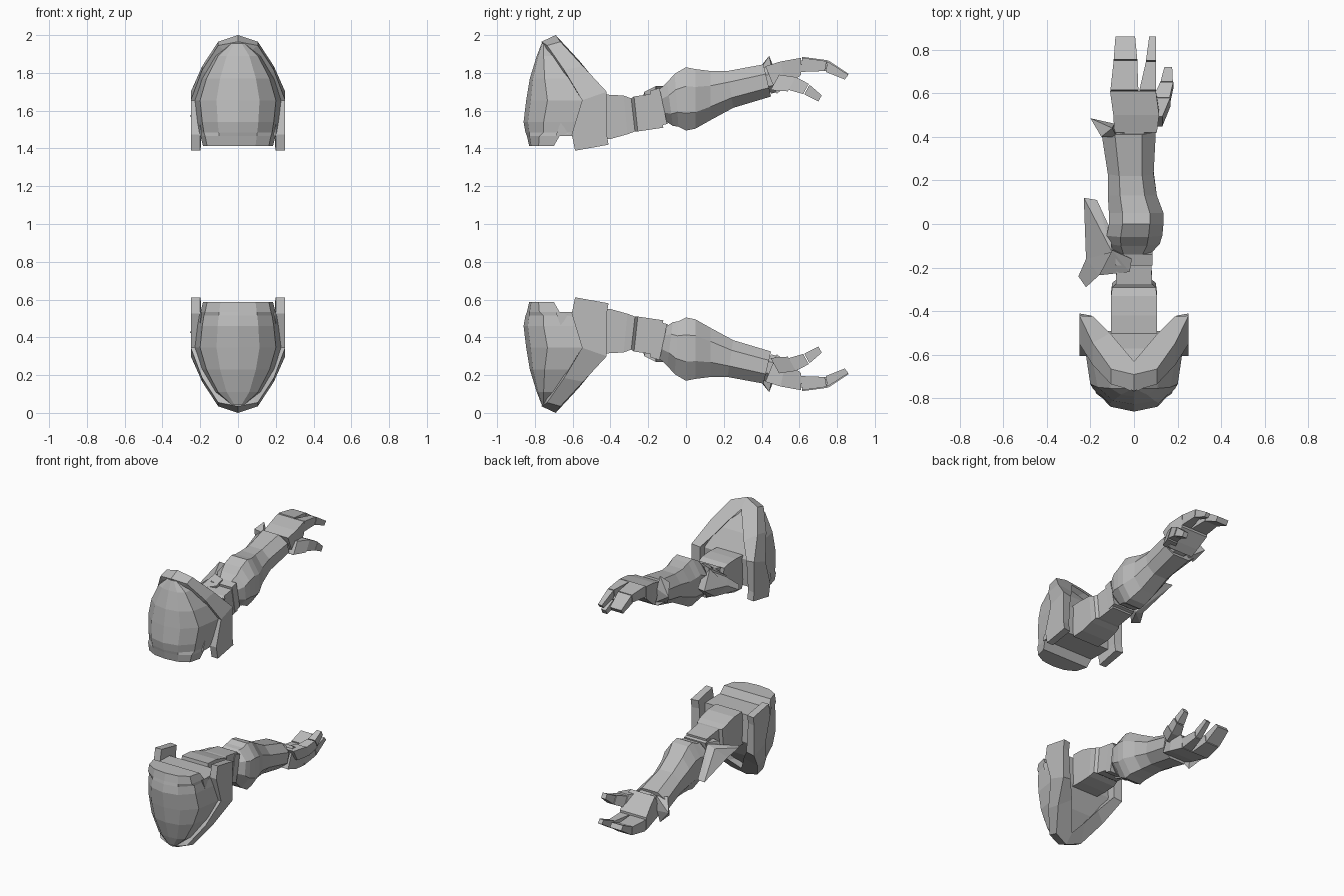
import bpy, bmesh
from mathutils import Vector

grey = bpy.data.materials.new("armour_grey")
grey.diffuse_color = (0.5, 0.5, 0.5, 1)


def finish(name, bm):
    """Flat-shaded part, mirrored about the plane z = 1."""
    bmesh.ops.recalc_face_normals(bm, faces=bm.faces)
    bmesh.ops.translate(bm, verts=bm.verts, vec=(0, 0, -1))
    me = bpy.data.meshes.new(name)
    bm.to_mesh(me)
    bm.free()
    me.materials.append(grey)
    ob = bpy.data.objects.new(name, me)
    ob.location.z = 1
    bpy.context.collection.objects.link(ob)
    mod = ob.modifiers.new("pair", 'MIRROR')
    mod.use_axis = (False, False, True)
    mod.use_mirror_merge = False


def loft(name, loops):
    """Skin closed loops of equal length and cap both ends."""
    bm = bmesh.new()
    rings = [[bm.verts.new(p) for p in loop] for loop in loops]
    n = len(rings[0])
    for a, b in zip(rings, rings[1:]):
        for i in range(n):
            j = (i + 1) % n
            bm.faces.new((a[i], a[j], b[j], b[i]))
    bm.faces.new(rings[0])
    bm.faces.new(rings[-1])
    finish(name, bm)


def hull(name, pts):
    bm = bmesh.new()
    for p in pts:
        bm.verts.new(p)
    bmesh.ops.convex_hull(bm, input=bm.verts)
    bmesh.ops.dissolve_limit(bm, angle_limit=0.02, verts=bm.verts, edges=bm.edges)
    finish(name, bm)


def octagon(y, x0, x1, top, bottom, lean=0.0):
    """Eight-sided limb section; lean pushes the bottom along y."""
    cx, hw = (x0 + x1) / 2, (x1 - x0) / 2
    cz, hz = (top + bottom) / 2, (top - bottom) / 2
    shape = [(-.5, 1), (.5, 1), (1, .4), (1, -.45), (.5, -1), (-.5, -1), (-1, -.45), (-1, .4)]
    return [(cx + u * hw, y - lean * (v - 1) / 2, cz + v * hz) for u, v in shape]


def box(y, x0, x1, top, bottom, lean=0.0):
    return [(x0, y, top), (x1, y, top), (x1, y + lean, bottom), (x0, y + lean, bottom)]


# Shoulder dome: rows of z, front y, half width, back y
dome = []
for z, yf, w, yb in [(1.412, -.83, .185, -.70), (1.465, -.842, .198, -.67), (1.485, -.85, .205, -.60),
                     (1.54, -.86, .215, -.58), (1.655, -.846, .228, -.55), (1.77, -.827, .19, -.62),
                     (1.89, -.79, .12, -.695), (1.955, -.765, .04, -.735)]:
    d = yb - yf
    half = [(w * .5, yf + d * .08), (w * .88, yf + d * .38), (w, yb)]
    dome.append([(-x, y, z) for x, y in reversed(half)] + [(0, yf, z)] + [(x, y, z) for x, y in half])
loft("shoulder_dome", dome)

# Rim arch: outer x, front (y, z), outer back (y, z), inner x, inner back (y, z)
rim = [(.25, -.587, 1.388, -.41, 1.42, .195, -.42, 1.42),
       (.25, -.605, 1.475, -.42, 1.48, .195, -.43, 1.48),
       (.25, -.55, 1.655, -.42, 1.70, .185, -.425, 1.69),
       (.19, -.645, 1.815, -.545, 1.835, .11, -.50, 1.785),
       (.105, -.735, 1.945, -.665, 1.965, .055, -.565, 1.865)]
stations = [[(xo, yf, zf), (xo, yb, zb), (xi, yi, zi), (max(xi, xo - .05), yf, zf - (.04 if zf > 1.7 else 0))]
            for xo, yf, zf, yb, zb, xi, yi, zi in rim]
crown = [(0, -.765, 1.965), (0, -.69, 2.0), (0, -.63, 1.935), (0, -.745, 1.92)]
mirrored = [[(-x, y, z) for x, y, z in s] for s in stations]
loft("shoulder_rim", stations + [crown] + mirrored[::-1])

# Recessed wall filling the arch behind the dome
loft("shoulder_inner_wall", [[(-w, yf, z), (w, yf, z), (w, yb, z), (-w, yb, z)]
     for z, w, yf, yb in [(1.465, .2, -.69, -.50), (1.66, .205, -.62, -.49),
                          (1.80, .15, -.66, -.57), (1.92, .06, -.73, -.67)]])

# Upper arm and elbow joint
loft("upper_arm", [box(-.52, -.105, .105, 1.68, 1.445, .03), box(-.42, -.105, .105, 1.685, 1.45, .02),
                   box(-.33, -.105, .105, 1.68, 1.475, .02), box(-.29, -.10, .10, 1.665, 1.49, .02),
                   box(-.275, -.082, .082, 1.675, 1.49, .02), box(-.14, -.08, .08, 1.695, 1.51, .02)])
loft("elbow_joint", [box(-.19, -.085, .085, 1.705, 1.515, .035),
                     box(-.14, -.085, .085, 1.72, 1.53, .04)])

# Forearm
loft("forearm", [octagon(-.155, -.08, .07, 1.70, 1.55, .04), octagon(-.10, -.12, .118, 1.75, 1.52, .03),
                 octagon(-.06, -.125, .13, 1.795, 1.515, .02), octagon(0, -.115, .135, 1.83, 1.495),
                 octagon(.05, -.115, .135, 1.82, 1.505), octagon(.13, -.12, .105, 1.81, 1.55),
                 octagon(.22, -.12, .09, 1.81, 1.615, .03), octagon(.41, -.15, .10, 1.845, 1.675, .04)])

# Elbow guard flaring out to the side
hull("elbow_guard_front", [(-.23, .12, 1.69), (-.17, .11, 1.69), (-.11, -.02, 1.70), (-.10, -.13, 1.72),
                           (-.22, -.16, 1.62), (-.16, -.10, 1.55), (-.10, -.10, 1.53)])
hull("elbow_guard_rear", [(-.255, -.24, 1.57), (-.22, -.29, 1.58), (-.16, -.235, 1.64), (-.22, -.16, 1.62),
                          (-.10, -.13, 1.71), (-.16, -.10, 1.55), (-.10, -.10, 1.53)])
hull("elbow_guard_flap", [(-.02, -.22, 1.70), (-.01, -.16, 1.73), (-.10, -.12, 1.73), (-.16, -.235, 1.65),
                          (-.12, -.20, 1.54), (-.04, -.19, 1.525), (-.09, -.11, 1.53)])

# Pointed cuff at the outer side of the wrist
hull("wrist_cuff", [(-.20, .485, 1.78), (-.15, .40, 1.84), (-.10, .44, 1.89), (-.09, .46, 1.80),
                    (-.15, .42, 1.70), (-.08, .40, 1.83), (-.08, .45, 1.70)])

# Hand
loft("wrist", [octagon(.39, -.09, .09, 1.825, 1.69, .06), octagon(.44, -.085, .09, 1.835, 1.70, .05)])
loft("palm", [box(.42, -.09, .105, 1.835, 1.69, .06), box(.50, -.095, .115, 1.86, 1.725, .03),
              box(.61, -.11, .10, 1.88, 1.79)])
loft("wide_finger_base", [box(.615, -.108, .02, 1.885, 1.805, -.01), box(.75, -.093, .015, 1.867, 1.81, -.01)])
loft("wide_finger_tip", [box(.755, -.093, .015, 1.865, 1.805, -.01), box(.86, -.085, .005, 1.795, 1.765, -.02)])
loft("small_finger_base", [box(.615, .025, .10, 1.88, 1.805, -.01), box(.745, .055, .10, 1.862, 1.81, -.01)])
loft("small_finger_tip", [box(.75, .055, .10, 1.86, 1.805, -.01), box(.86, .07, .102, 1.79, 1.765, -.02)])


def thumb(name, a, b, wa, wb):
    """Tapered thumb segment pointing forward and down."""
    loops = []
    for p, w in ((Vector(a), wa), (Vector(b), wb)):
        loops.append([p + Vector((sx * w, sz * w * .5, sz * w * .9))
                      for sx, sz in ((-1, 1), (1, 1), (1, -1), (-1, -1))])
    loft(name, loops)


thumb("thumb_root", (.085, .47, 1.75), (.125, .56, 1.74), .045, .042)
thumb("thumb_base", (.125, .56, 1.745), (.15, .635, 1.715), .038, .03)
thumb("thumb_tip", (.15, .64, 1.712), (.157, .71, 1.665), .028, .018)
